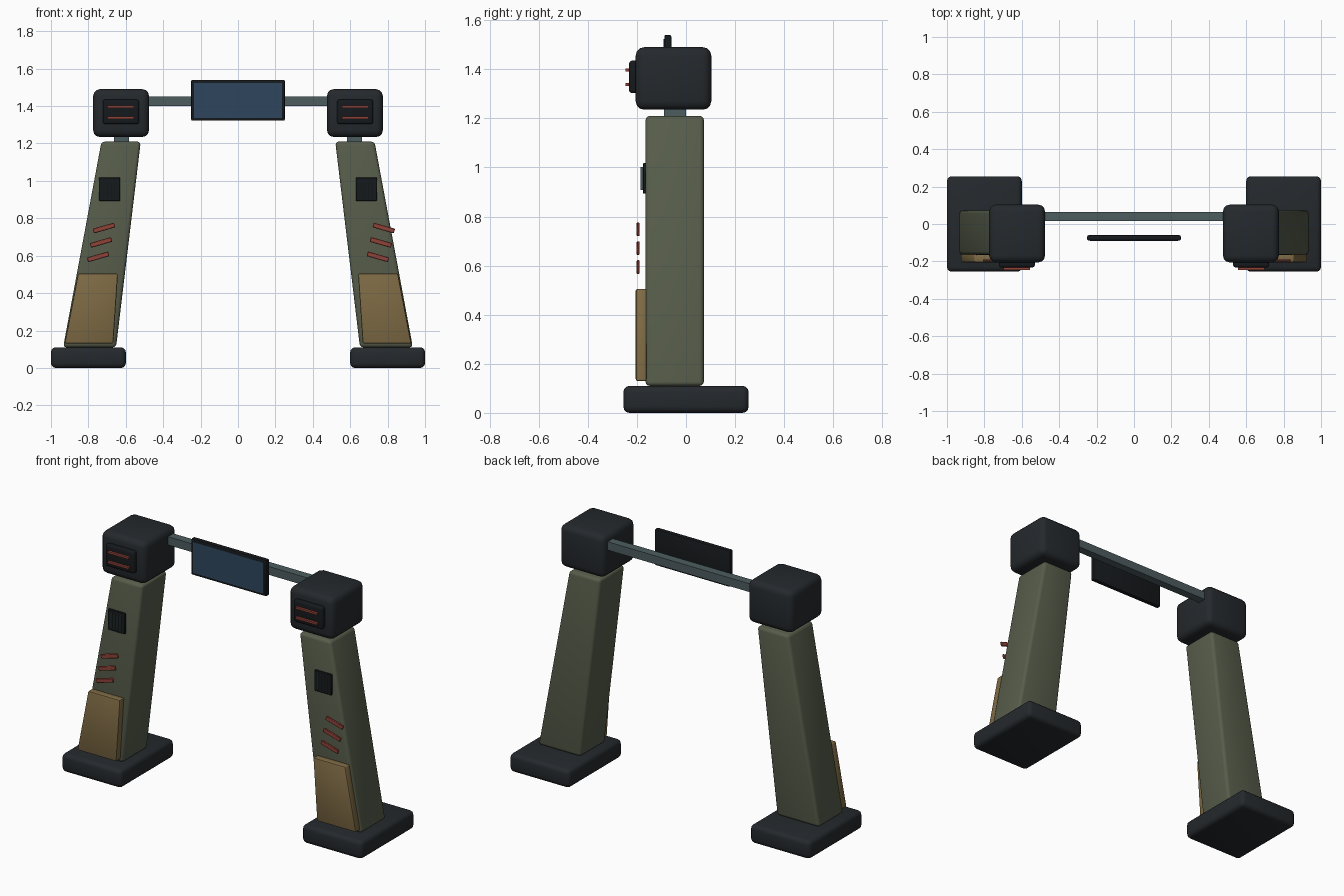
import bpy, bmesh, math

if "Cube" in bpy.data.objects:
    bpy.data.objects.remove(bpy.data.objects["Cube"])

PALETTE = {
    "dark": (0.018, 0.022, 0.026, 1),
    "black": (0.008, 0.010, 0.012, 1),
    "olive": (0.095, 0.110, 0.070, 1),
    "tan": (0.21, 0.145, 0.058, 1),
    "steel": (0.075, 0.110, 0.118, 1),
    "red": (0.28, 0.055, 0.040, 1),
    "blue": (0.028, 0.062, 0.110, 1),
}
MATS = {}
for key, rgba in PALETTE.items():
    MATS[key] = bpy.data.materials.new(key)
    MATS[key].diffuse_color = rgba


def prism(name, outline, y0, y1, mat, bevel=0.0, segments=3):
    """Front-view outline of (x, z) points, extruded from y0 to y1, edges rounded."""
    bm = bmesh.new()
    front = bm.faces.new([bm.verts.new((x, y0, z)) for x, z in outline])
    ext = bmesh.ops.extrude_face_region(bm, geom=[front], use_keep_orig=True)
    for v in ext["geom"]:
        if isinstance(v, bmesh.types.BMVert):
            v.co.y = y1
    bmesh.ops.recalc_face_normals(bm, faces=bm.faces[:])
    if bevel:
        bmesh.ops.bevel(bm, geom=bm.edges[:], offset=bevel, segments=segments,
                        profile=0.5, affect='EDGES', clamp_overlap=True)
    mesh = bpy.data.meshes.new(name)
    bm.to_mesh(mesh)
    bm.free()
    obj = bpy.data.objects.new(name, mesh)
    bpy.context.collection.objects.link(obj)
    mesh.materials.append(MATS[mat])
    if bevel:
        bpy.ops.object.select_all(action='DESELECT')
        obj.select_set(True)
        bpy.context.view_layer.objects.active = obj
        bpy.ops.object.shade_smooth_by_angle(angle=math.radians(40))
    return obj


def box(name, x0, x1, y0, y1, z0, z1, mat, bevel=0.0, segments=3):
    return prism(name, [(x0, z0), (x1, z0), (x1, z1), (x0, z1)], y0, y1, mat, bevel, segments)


def bar(name, cx, cz, length, height, angle, y0, y1, mat):
    """Thin box tilted in the front view."""
    c, s = math.cos(angle), math.sin(angle)
    pts = [(-length / 2, -height / 2), (length / 2, -height / 2),
           (length / 2, height / 2), (-length / 2, height / 2)]
    return prism(name, [(cx + x * c - z * s, cz + x * s + z * c) for x, z in pts],
                 y0, y1, mat, 0.003, 1)


for side, s in (("left", -1), ("right", 1)):
    def sbox(name, x0, x1, *rest):
        return box(f"{side}_{name}", s * x0, s * x1, *rest)

    def sprism(name, outline, *rest):
        return prism(f"{side}_{name}", [(s * x, z) for x, z in outline], *rest)

    # foot, leaning leg, neck and head block
    sbox("foot", 0.60, 1.00, -0.255, 0.255, 0.0, 0.11, "dark", 0.025)
    sprism("leg", [(0.652, 0.11), (0.935, 0.11), (0.73, 1.21), (0.52, 1.21)],
           -0.165, 0.073, "olive", 0.018)
    sbox("neck", 0.582, 0.662, -0.09, 0.0, 1.17, 1.27, "steel")
    sbox("head", 0.476, 0.774, -0.205, 0.103, 1.235, 1.49, "dark", 0.035)

    # head face plate with two light strips
    sbox("head_plate", 0.53, 0.722, -0.232, -0.195, 1.303, 1.435, "black", 0.012)
    for i, z in enumerate((1.337, 1.397)):
        sbox(f"head_strip_{i + 1}", 0.555, 0.697, -0.246, -0.228, z - 0.006, z + 0.006, "red")

    # shin plate
    sprism("shin_plate", [(0.667, 0.13), (0.927, 0.13), (0.855, 0.505), (0.642, 0.505)],
           -0.205, -0.16, "tan", 0.008, 2)

    # vent with upright slats
    sbox("vent", 0.630, 0.744, -0.176, -0.16, 0.893, 1.018, "black", 0.003, 1)
    for i in range(4):
        x = 0.657 + i * 0.020
        sbox(f"vent_slat_{i + 1}", x - 0.003, x + 0.003, -0.186, -0.172, 0.908, 1.002, "steel")

    # three slanted stripes, stepping to the right going up on both legs
    for i in range(3):
        x = (0.748 if s > 0 else -0.748) + i * 0.0157
        bar(f"{side}_stripe_{i + 1}", x, 0.594 + i * 0.077, 0.118, 0.026,
            -s * math.radians(16), -0.201, -0.189, "red")

# crossbar between the heads
box("crossbar", -0.50, 0.50, 0.015, 0.065, 1.40, 1.45, "steel")

# display panel
box("display_frame", -0.25, 0.25, -0.088, -0.06, 1.322, 1.54, "black", 0.006, 2)
box("display_glass", -0.234, 0.234, -0.091, -0.08, 1.337, 1.524, "blue")

for m in bpy.data.materials:
    if m.users and not m.is_grease_pencil:
        m.use_nodes = True
        m.node_tree.nodes["Principled BSDF"].inputs["Base Color"].default_value = m.diffuse_color
